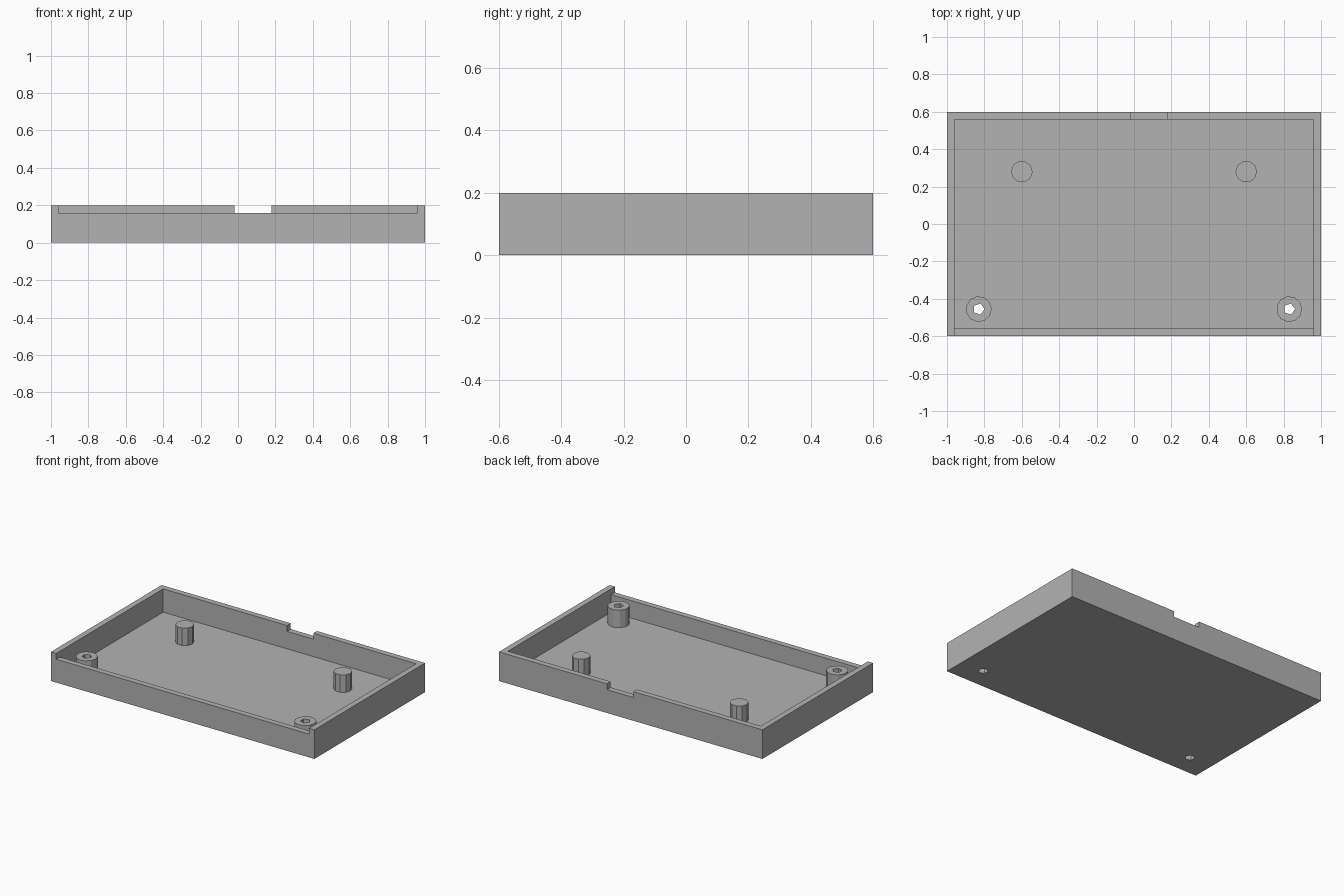
import bpy
from math import pi

cube = bpy.data.objects.get("Cube")
if cube:
    bpy.data.objects.remove(cube, do_unlink=True)

WIDTH, DEPTH, HEIGHT = 2.0, 1.2, 0.2
WALL = 0.04
LOW = HEIGHT - WALL          # height of the front lip, notch and pillars
PILLAR = LOW - WALL          # pillar length above the floor

grey = bpy.data.materials.new("plain grey")
grey.use_nodes = True
grey.diffuse_color = (0.45, 0.45, 0.45, 1)
grey.node_tree.nodes["Principled BSDF"].inputs["Base Color"].default_value = grey.diffuse_color


def box(name, low, high):
    """Box between two opposite corners."""
    bpy.ops.mesh.primitive_cube_add(size=1)
    ob = bpy.context.object
    ob.name = name
    ob.location = [(a + b) / 2 for a, b in zip(low, high)]
    ob.scale = [b - a for a, b in zip(low, high)]
    bpy.ops.object.transform_apply(location=True, rotation=False, scale=True)
    ob.data.materials.append(grey)
    return ob


def cylinder(name, sides, radius, x, y, z0, z1):
    """Flat-sided upright cylinder with its first corner on +x."""
    bpy.ops.mesh.primitive_cylinder_add(vertices=sides, radius=radius, depth=z1 - z0,
                                        location=(x, y, (z0 + z1) / 2),
                                        rotation=(0, 0, -pi / 2))
    ob = bpy.context.object
    ob.name = name
    bpy.ops.object.transform_apply(location=True, rotation=True, scale=True)
    ob.data.materials.append(grey)
    return ob


def cut(target, cutter):
    """Subtract the cutter from the target and apply it."""
    cutter.hide_render = True
    bpy.context.view_layer.objects.active = target
    mod = target.modifiers.new("cut", "BOOLEAN")
    mod.operation, mod.solver, mod.object = "DIFFERENCE", "EXACT", cutter
    bpy.ops.object.modifier_apply(modifier=mod.name)


X, Y = WIDTH / 2, DEPTH / 2
IN_X, IN_Y = X - WALL, Y - WALL
OVER = HEIGHT + 0.1

# Tray: floor and walls, with a lowered front lip and a notch in the back wall
tray = box("tray", (-X, -Y, 0), (X, Y, HEIGHT))
cutters = [
    box("cavity_cutter", (-IN_X, -IN_Y, WALL), (IN_X, IN_Y, OVER)),
    box("front_lip_cutter", (-IN_X, -Y - 0.1, LOW), (IN_X, -IN_Y + 0.1, OVER)),
    box("back_notch_cutter", (-0.02, IN_Y - 0.1, LOW), (0.18, Y + 0.1, OVER)),
]
for cutter in cutters:
    cut(tray, cutter)

for side, sign in (("left", 1), ("right", -1)):
    # Solid support posts at the back
    cylinder(side + "_support_post", 10, 0.058, sign * 0.6, 0.28, WALL, LOW)

    # Hollow screw bosses at the front, with the hole running through the floor
    boss = cylinder(side + "_screw_boss", 11, 0.069, sign * 0.83, -0.455, WALL, LOW)
    hole = cylinder(side + "_hole_cutter", 5, 0.031, sign * 0.83, -0.455, -0.1, OVER)
    cut(boss, hole)
    cut(tray, hole)
    cutters.append(hole)

for cutter in cutters:
    bpy.data.objects.remove(cutter, do_unlink=True)
